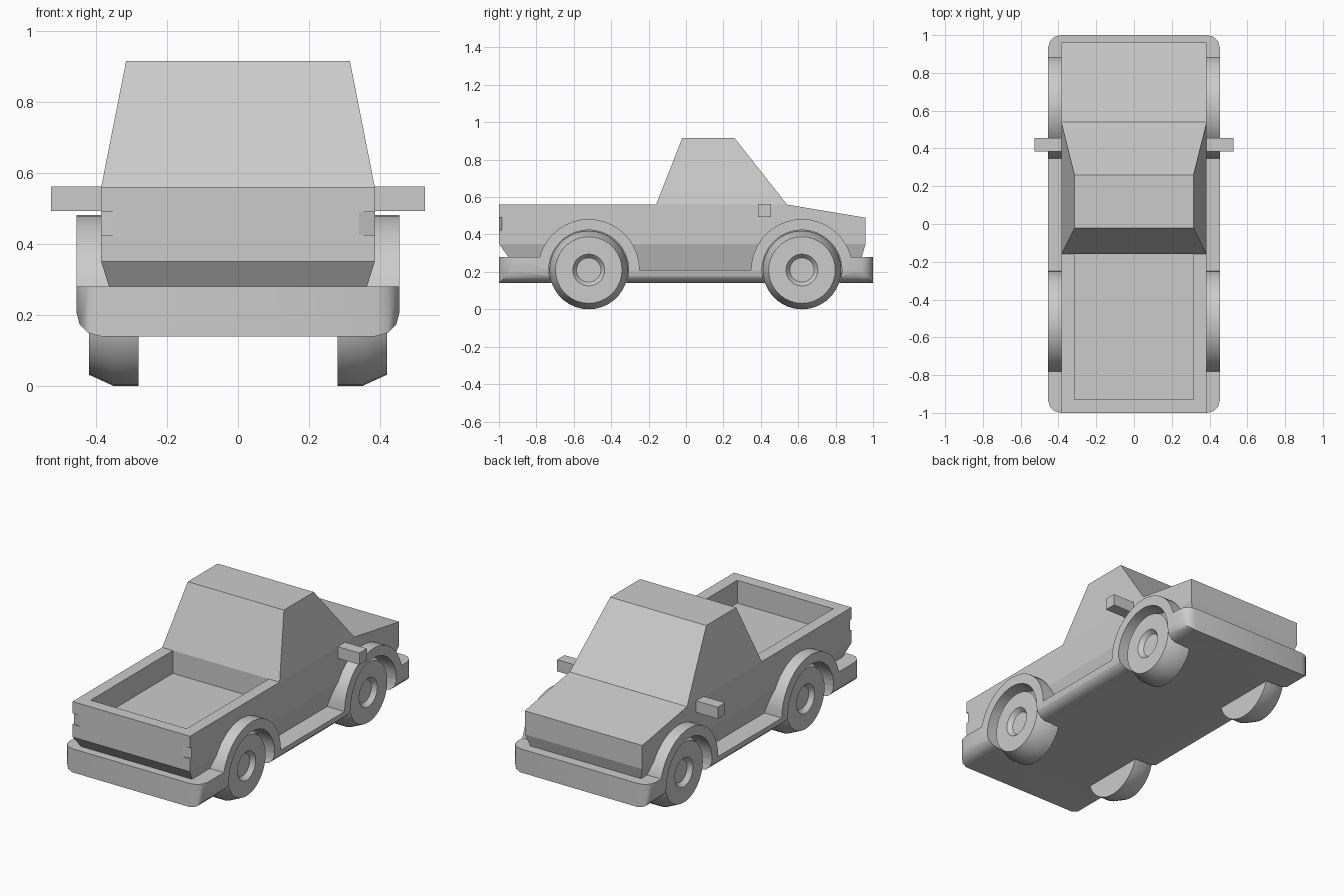
import bpy, bmesh
from math import sin, cos, pi, radians

if "Cube" in bpy.data.objects:
    bpy.data.objects.remove(bpy.data.objects["Cube"])

AXLES = (-0.52, 0.62)
HUB_Z = 0.21


def finish(name, bm, smooth=False):
    bmesh.ops.recalc_face_normals(bm, faces=bm.faces)
    me = bpy.data.meshes.new(name)
    bm.to_mesh(me)
    bm.free()
    ob = bpy.data.objects.new(name, me)
    bpy.context.collection.objects.link(ob)
    if smooth:
        bpy.ops.object.select_all(action='DESELECT')
        ob.select_set(True)
        bpy.context.view_layer.objects.active = ob
        bpy.ops.object.shade_smooth_by_angle(angle=radians(30))
    return ob


def bridge(bm, left, right):
    """Close two matching loops of points into a solid."""
    a = [bm.verts.new(p) for p in left]
    b = [bm.verts.new(p) for p in right]
    bm.faces.new(a)
    bm.faces.new(b[::-1])
    for i in range(len(a)):
        j = (i + 1) % len(a)
        bm.faces.new((a[i], b[i], b[j], a[j]))


def body_part(name, profile):
    """Symmetric solid from side profile points (y, z, half width)."""
    bm = bmesh.new()
    bridge(bm, [(-w, y, z) for y, z, w in profile], [(w, y, z) for y, z, w in profile])
    return finish(name, bm)


def slab(bm, x0, x1, profile):
    bridge(bm, [(x0, y, z) for y, z in profile], [(x1, y, z) for y, z in profile])


def box(name, x0, x1, y0, y1, z0, z1):
    bm = bmesh.new()
    slab(bm, x0, x1, [(y0, z0), (y1, z0), (y1, z1), (y0, z1)])
    return finish(name, bm)


def arc(cy, r, a0, a1, n):
    return [(cy + r * cos(a0 + (a1 - a0) * i / n), HUB_Z + r * sin(a0 + (a1 - a0) * i / n))
            for i in range(n + 1)]


def cut(ob, cutter):
    mod = ob.modifiers.new("cut", 'BOOLEAN')
    mod.operation = 'DIFFERENCE'
    mod.solver = 'EXACT'
    mod.object = cutter
    cutter.hide_render = True
    bpy.context.view_layer.objects.active = ob
    bpy.ops.object.modifier_apply(modifier=mod.name)


# Body: tapered lower part, straight upper part with hood, cab
lower = body_part("lower_body", [(-0.90, 0.21, 0.341), (0.92, 0.21, 0.341),
                                 (0.96, 0.35, 0.385), (-1, 0.35, 0.385)])
upper = body_part("upper_body", [(y, z, 0.385) for y, z in
                                 ((-1, 0.35), (0.96, 0.35), (0.96, 0.49), (0.54, 0.56), (-1, 0.56))])
body_part("cab", [(-0.16, 0.56, 0.385), (0.54, 0.56, 0.385),
                  (0.26, 0.915, 0.315), (-0.02, 0.915, 0.315)])

# Chassis with raised bumpers and rounded corners
bm = bmesh.new()
slab(bm, -0.455, 0.455, [(-1, 0.14), (1, 0.14), (1, 0.28), (0.6, 0.28), (0.6, 0.21),
                         (-0.5, 0.21), (-0.5, 0.28), (-1, 0.28)])
corners = [e for e in bm.edges
           if all(abs(abs(v.co.y) - 1) < 1e-4 for v in e.verts)
           and abs(e.verts[0].co.x - e.verts[1].co.x) < 1e-4]
bmesh.ops.bevel(bm, geom=corners, offset=0.068, segments=3, profile=0.5, affect='EDGES')
chassis = finish("chassis", bm, smooth=True)

# Wheel wells
bm = bmesh.new()
for cy in AXLES:
    for s in (-1, 1):
        slab(bm, s * 0.33, s * 0.6, arc(cy, 0.214, 0, 2 * pi, 40)[:-1])
wells = finish("well_cutter", bm)
for part in (lower, upper, chassis):
    cut(part, wells)

# Cargo bed
bed = box("bed_cutter", -0.315, 0.315, -0.93, -0.16, 0.425, 0.7)
cut(upper, bed)

# Shallow light notches on the tailgate corners
bm = bmesh.new()
for s in (-1, 1):
    plan = [(s * 0.34, -1), (s * 0.385, -0.985), (s * 0.43, -0.97), (s * 0.43, -1.05), (s * 0.34, -1.05)]
    bridge(bm, [(x, y, 0.425) for x, y in plan], [(x, y, 0.49) for x, y in plan])
notches = finish("light_cutter", bm)
cut(upper, notches)

for helper in (wells, bed, notches):
    bpy.data.objects.remove(helper)

# Fender arches, wheels and mirrors on both sides
WHEEL = [(0.28, 0.21), (0.35, 0.21), (0.42, 0.178), (0.42, 0.085), (0.395, 0.065)]
SEG = 36
for s, side in ((-1, "left"), (1, "right")):
    for cy, end in zip(AXLES, ("bed", "hood")):
        bm = bmesh.new()
        slab(bm, s * 0.335, s * 0.455, arc(cy, 0.272, 0, pi, 20) + arc(cy, 0.214, pi, 0, 20))
        finish(f"{side}_{end}_fender", bm, smooth=True)

        bm = bmesh.new()
        rings = [[bm.verts.new((s * x, cy + r * cos(2 * pi * i / SEG), HUB_Z + r * sin(2 * pi * i / SEG)))
                  for i in range(SEG)] for x, r in WHEEL]
        for a, b in zip(rings, rings[1:]):
            for i in range(SEG):
                j = (i + 1) % SEG
                bm.faces.new((a[i], a[j], b[j], b[i]))
        bm.faces.new(rings[0])
        bm.faces.new(rings[-1])
        finish(f"{side}_{end}_wheel", bm, smooth=True)
    box(f"{side}_mirror", s * 0.38, s * 0.527, 0.385, 0.455, 0.493, 0.562)
